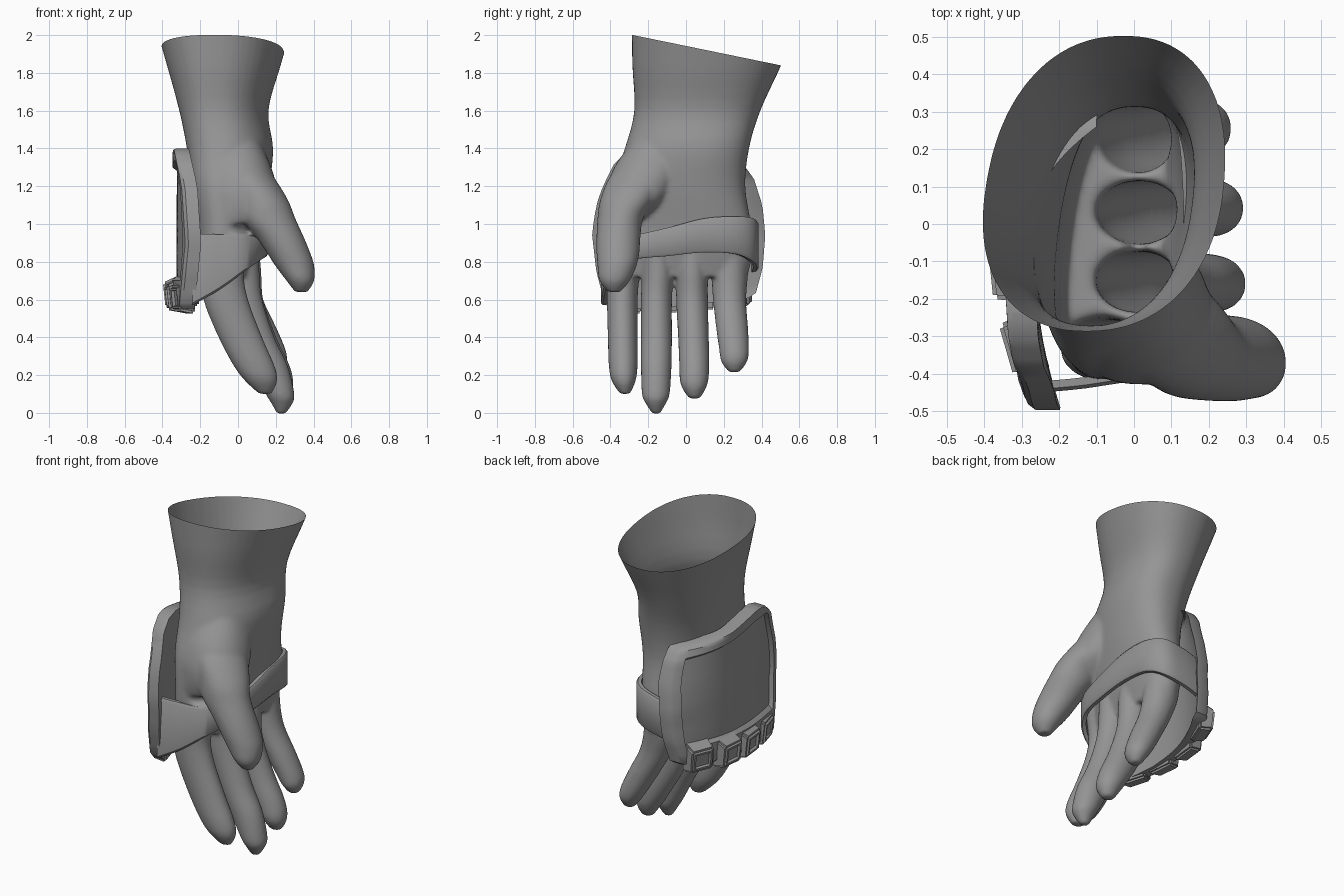
import bpy, bmesh, math
from mathutils import Vector, Matrix

if "Cube" in bpy.data.objects:
    bpy.data.objects.remove(bpy.data.objects["Cube"])

grey = bpy.data.materials.new("mid_grey")
grey.diffuse_color = (0.3, 0.3, 0.3, 1)
grey.use_nodes = True
grey.node_tree.nodes["Principled BSDF"].inputs["Base Color"].default_value = grey.diffuse_color


def finish(bm, name, angle=40):
    bmesh.ops.recalc_face_normals(bm, faces=bm.faces)
    me = bpy.data.meshes.new(name)
    bm.to_mesh(me)
    bm.free()
    ob = bpy.data.objects.new(name, me)
    bpy.context.collection.objects.link(ob)
    me.materials.append(grey)
    bpy.ops.object.select_all(action='DESELECT')
    bpy.context.view_layer.objects.active = ob
    ob.select_set(True)
    bpy.ops.object.shade_smooth_by_angle(angle=math.radians(angle))
    return ob


def spline(pts, n):
    """Smooth curve through rows of numbers, n steps per span."""
    out = []
    for i in range(len(pts) - 1):
        a, b = pts[max(i - 1, 0)], pts[i]
        c, d = pts[i + 1], pts[min(i + 2, len(pts) - 1)]
        for k in range(n):
            t = k / n
            out.append([0.5 * (2 * q + (r - p) * t + (2 * p - 5 * q + 4 * r - s) * t * t
                               + (3 * q - p - 3 * r + s) * t ** 3) for p, q, r, s in zip(a, b, c, d)])
    return out + [list(pts[-1])]


def lerp(table, z):
    for (z0, a), (z1, b) in zip(table, table[1:]):
        if z <= z1:
            return a + (b - a) * max(0, (z - z0) / (z1 - z0))
    return table[-1][1]


def loft(bm, rows, sides=32, power=2.0, shear=0.0):
    """Closed body from level ovals given as z, x0, x1, y0, y1; shear skews x along y."""
    rings = []
    for z, x0, x1, y0, y1 in spline(rows, 4):
        ring = []
        rx, ry = (x1 - x0) / 2 + .004, (y1 - y0) / 2 + .004
        k = shear * ry
        rx = math.sqrt(rx * rx - k * k)
        for i in range(sides):
            c, s = math.cos(math.tau * i / sides), math.sin(math.tau * i / sides)
            c, s = (math.copysign(abs(v) ** (2 / power), v) for v in (c, s))
            ring.append(bm.verts.new(((x0 + x1) / 2 + c * rx + s * k, (y0 + y1) / 2 + s * ry, z)))
        rings.append(ring)
    for a, b in zip(rings, rings[1:]):
        for i in range(sides):
            j = (i + 1) % sides
            bm.faces.new((a[i], a[j], b[j], b[i]))
    bm.faces.new(rings[0])
    bm.faces.new(rings[-1])


# Hand: wrist and palm, thumb base, thumb, four fingers
bm = bmesh.new()
loft(bm, [(2.08, -.44, .29, -.285, .60), (1.84, -.37, .22, -.28, .50), (1.6, -.305, .155, -.27, .39),
          (1.4, -.265, .18, -.32, .33), (1.2, -.24, .16, -.39, .31), (1.0, -.21, .13, -.41, .34),
          (.85, -.20, .11, -.41, .35), (.72, -.17, .08, -.40, .32)], 48, 2.25, .12)
loft(bm, [(1.46, -.15, .1, -.26, 0), (1.32, -.17, .165, -.365, 0), (1.2, -.18, .2, -.415, -.05),
          (1.1, -.17, .2, -.425, -.12), (1.0, -.16, .08, -.41, -.2)], 40, 2.2)
loft(bm, [(1.36, -.1, .1, -.3, -.1), (1.25, -.08, .185, -.4, -.1), (1.13, -.01, .26, -.45, -.17),
          (1.03, .02, .3, -.465, -.23), (.93, .1, .345, -.47, -.245), (.85, .155, .378, -.47, -.25),
          (.78, .2, .4, -.465, -.265), (.7, .26, .4, -.455, -.3), (.64, .305, .365, -.41, -.35)])
loft(bm, [(.95, -.15, .08, -.41, -.25), (.75, -.19, .03, -.415, -.25), (.6, -.18, .05, -.415, -.26),
          (.4, -.1, .125, -.41, -.26), (.25, -.02, .19, -.405, -.26), (.17, .04, .205, -.39, -.27),
          (.1, .115, .175, -.345, -.3)])
loft(bm, [(.95, -.1, .1, -.24, -.07), (.75, -.1, .11, -.23, -.07), (.6, -.085, .125, -.235, -.078),
          (.4, -.01, .19, -.235, -.078), (.25, .07, .26, -.235, -.08), (.1, .15, .295, -.23, -.09),
          (.05, .18, .285, -.21, -.11), (-.005, .21, .25, -.175, -.14)])
loft(bm, [(.95, -.1, .1, -.04, .11), (.75, -.1, .12, -.048, .112), (.6, -.08, .13, -.048, .112),
          (.4, .0, .2, -.038, .117), (.25, .085, .27, -.032, .12), (.15, .15, .29, -.025, .11),
          (.075, .2, .26, .02, .07)])
loft(bm, [(.95, -.1, .09, .16, .33), (.75, -.1, .1, .142, .325), (.6, -.05, .13, .147, .315),
          (.45, .03, .2, .163, .325), (.33, .1, .25, .18, .33), (.27, .14, .255, .19, .32),
          (.215, .18, .23, .23, .28)])
hand = finish(bm, "hand_blank")
m = hand.modifiers.new("fuse", 'REMESH')
m.mode, m.voxel_size = 'VOXEL', 0.0105
m = hand.modifiers.new("soften", 'SMOOTH')
m.factor, m.iterations = 0.5, 12
dg = bpy.context.evaluated_depsgraph_get()
fused = bpy.data.meshes.new_from_object(hand.evaluated_get(dg))
bm = bmesh.new()
bm.from_mesh(fused)
bpy.data.objects.remove(hand)
# Open, sloping cuff
bmesh.ops.bisect_plane(bm, geom=bm.verts[:] + bm.edges[:] + bm.faces[:], plane_co=(0, -.28, 2.0),
                       plane_no=(0, .205, 1), clear_outer=True)
finish(bm, "hand", 60)

# Strap round the palm: x, y, upper z, lower z
bm = bmesh.new()
rows = spline([(-.24, -.45, .95, .57), (-.1, -.435, .945, .65), (.04, -.40, .94, .75), (.13, -.29, .94, .81),
               (.16, -.1, .98, .83), (.16, .1, 1.03, .85), (.14, .27, 1.04, .84), (.07, .365, 1.03, .80),
               (-.06, .385, 1.0, .77), (-.19, .375, .97, .74)], 5)
loops = []
for i, (x, y, hi, lo) in enumerate(rows):
    p, q = rows[max(i - 1, 0)], rows[min(i + 1, len(rows) - 1)]
    n = Vector((q[1] - p[1], p[0] - q[0], 0)).normalized() * 0.03
    e = 0.012
    sect = [(-1, lo), (-.3, lo), (0, lo + e), (0, hi - e), (-.3, hi), (-1, hi)]
    loops.append([bm.verts.new((x + n.x * k, y + n.y * k, z)) for k, z in sect])
for a, b in zip(loops, loops[1:]):
    for i in range(6):
        j = (i + 1) % 6
        bm.faces.new((a[i], a[j], b[j], b[i]))
bm.faces.new(loops[0])
bm.faces.new(loops[-1])
finish(bm, "palm_strap")

# Bulging back plate with a raised rim and sunken panel
left = [(.55, -.40), (.58, -.43), (.75, -.475), (.95, -.498), (1.1, -.475), (1.2, -.44), (1.32, -.38),
        (1.38, -.31), (1.4, -.24)]
right = [(.55, .33), (.58, .37), (.75, .405), (.95, .42), (1.15, .405), (1.32, .36), (1.38, .32), (1.4, .26)]
edge_x = [(.55, -.31), (.75, -.29), (.9, -.275), (1.2, -.295), (1.4, -.34)]
mid_x = [(.55, -.345), (.8, -.35), (1.0, -.35), (1.2, -.348), (1.4, -.348)]
curl = [(.55, .08), (.95, .085), (1.4, .16)]
us = [-1, -.97, -.88, -.85] + [-.8 + .1 * i for i in range(17)] + [.85, .88, .97, 1]
zs = [.55, .565, .58, .65, .70, .72] + [.76 + .06 * i for i in range(9)] + [1.28, 1.315, 1.335, 1.36, 1.38, 1.393, 1.4]
bm = bmesh.new()


def plate_point(u, z, depth):
    a, b = lerp(left, z), lerp(right, z)
    x = lerp(edge_x, z) + (lerp(mid_x, z) - lerp(edge_x, z)) * (1 - u * u)
    x += lerp(curl, z) * max(0, u) ** 2             # curls in on the little finger side
    y = a + (b - a) * (u + 1) / 2
    drop = -.09 * max(0, y + .2) / .52 * max(0, (z - .9) / .5)
    lift = .12 * max(0, y + .15) * max(0, (.8 - z) / .25)
    return (x + depth, y, z + drop + lift)


def sheet(back):
    grid = []
    for z in zs:
        row = []
        for u in us:
            sunk = abs(u) < .86 and .71 < z < 1.32
            border = abs(u) == 1 or z in (.55, 1.4)
            d = .08 if back else .024 if sunk else .014 if border else 0
            row.append(bm.verts.new(plate_point(u, z, d)))
        grid.append(row)
    for a, b in zip(grid, grid[1:]):
        for i in range(len(us) - 1):
            bm.faces.new((a[i], a[i + 1], b[i + 1], b[i]))
    return [r[0] for r in grid] + grid[-1][1:] + [r[-1] for r in grid[-2::-1]] + grid[0][-2:0:-1]


outer, inner = sheet(False), sheet(True)
for i in range(len(outer)):
    j = (i + 1) % len(outer)
    bm.faces.new((outer[i], outer[j], inner[j], inner[i]))
finish(bm, "back_plate", 35)

# Knuckle guards along the lower edge, each with a recessed face, fanned round the curve
guards = [(-.295, -.325, .62, .28), (-.335, -.125, .625, .1), (-.342, .075, .64, -.1), (-.28, .27, .66, -.38)]
for i, (x, y, z, yaw) in enumerate(guards):
    bm = bmesh.new()
    bmesh.ops.create_cube(bm, size=1)
    for v in bm.verts:
        low, out = v.co.z < 0, v.co.x < 0
        v.co = Vector((v.co.x * .10 + (.014 if low and out else 0),
                       v.co.y * (.145 if out else .17),
                       v.co.z * (.13 if out else .19) - (.015 if out else 0)))
    bmesh.ops.bevel(bm, geom=list(bm.edges), offset=.012, segments=2, affect='EDGES')
    bm.normal_update()
    face = max((f for f in bm.faces if f.normal.x < -.9), key=lambda f: f.calc_area())
    bmesh.ops.inset_region(bm, faces=[face], thickness=.016, depth=0)
    bmesh.ops.inset_region(bm, faces=[face], thickness=.006, depth=-.015)
    bm.transform(Matrix.Translation((x, y, z)) @ Matrix.Rotation(yaw, 4, 'Z'))
    finish(bm, f"knuckle_guard_{i + 1}")
